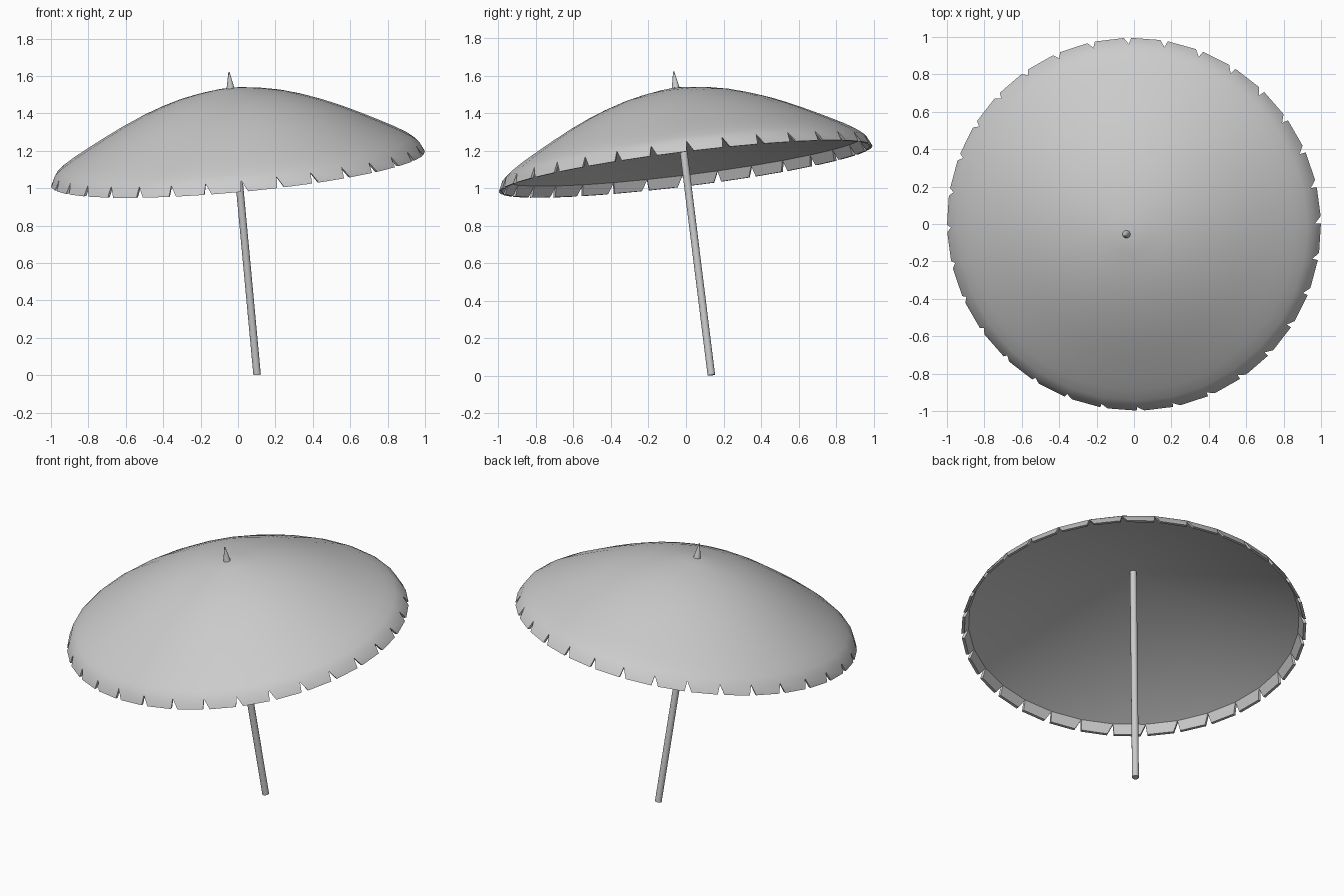
import bpy, bmesh, math
from mathutils import Vector, Matrix

if "Cube" in bpy.data.objects:
    bpy.data.objects.remove(bpy.data.objects["Cube"])

# Tilted axis: foot of the pole and leaning direction
FOOT = Vector((0.102, 0.135, 0.003))
AXIS = Vector((-0.093, -0.124, 1.0)).normalized()
TILT = Matrix.Translation(FOOT) @ Vector((0, 0, 1)).rotation_difference(AXIS).to_matrix().to_4x4()
N = 32
STEP = 2 * math.pi / N


def finish(bm, name, angle=40):
    bmesh.ops.recalc_face_normals(bm, faces=bm.faces)
    mesh = bpy.data.meshes.new(name)
    bm.to_mesh(mesh)
    bm.free()
    ob = bpy.data.objects.new(name, mesh)
    bpy.context.collection.objects.link(ob)
    ob.matrix_world = TILT
    bpy.ops.object.select_all(action='DESELECT')
    ob.select_set(True)
    bpy.context.view_layer.objects.active = ob
    bpy.ops.object.shade_smooth_by_angle(angle=math.radians(angle))
    return ob


def cone(name, r1, r2, z1, z2, sides):
    bm = bmesh.new()
    bmesh.ops.create_cone(bm, cap_ends=True, segments=sides, radius1=r1, radius2=r2,
                          depth=z2 - z1, matrix=Matrix.Translation((0, 0, (z1 + z2) / 2)))
    return finish(bm, name)


# Canopy: domed top, straight cone underside, notched hanging flaps
bm = bmesh.new()


def vert(r, h, degrees):
    a = math.radians(degrees)
    return bm.verts.new((r * math.cos(a), r * math.sin(a), h))


profile = [(0.1, 1.54), (0.2, 1.523), (0.3, 1.5), (0.4, 1.468), (0.5, 1.43), (0.6, 1.385),
           (0.7, 1.335), (0.8, 1.282), (0.88, 1.238), (0.94, 1.2), (0.978, 1.168)]
tips = [1.0 + i * 360 / N for i in range(N)]
rings = [[vert(r, h, t) for t in tips] for r, h in profile]
under = [vert(0.963, 1.168, t) for t in tips]
apex = bm.verts.new((0, 0, 1.552))
under_apex = bm.verts.new((0, 0, 1.537))

for i in range(N):
    j = (i + 1) % N
    bm.faces.new((apex, rings[0][i], rings[0][j]))
    for a, b in zip(rings, rings[1:]):
        bm.faces.new((a[i], b[i], b[j], a[j]))
    bm.faces.new((under_apex, under[j], under[i]))
    # One flap, narrower at its lower edge so a notch stays open
    s, e = tips[i] + 1.8, tips[i] + 360 / N - 0.5
    o1, o2 = vert(1.004, 1.112, s), vert(1.004, 1.112, e)
    n1, n2 = vert(0.988, 1.112, s), vert(0.988, 1.112, e)
    t1, t2, u1, u2 = rings[-1][i], rings[-1][j], under[i], under[j]
    for f in ((t1, o1, o2, t2), (u2, n2, n1, u1), (o1, n1, n2, o2),
              (t1, u1, n1, o1), (t2, o2, n2, u2)):
        bm.faces.new(f)
finish(bm, "canopy")

# Pole and the spike on top
cone("pole", 0.02, 0.02, 0.0, 1.545, 16)
cone("top_spike", 0.023, 0.003, 1.54, 1.638, 16)
